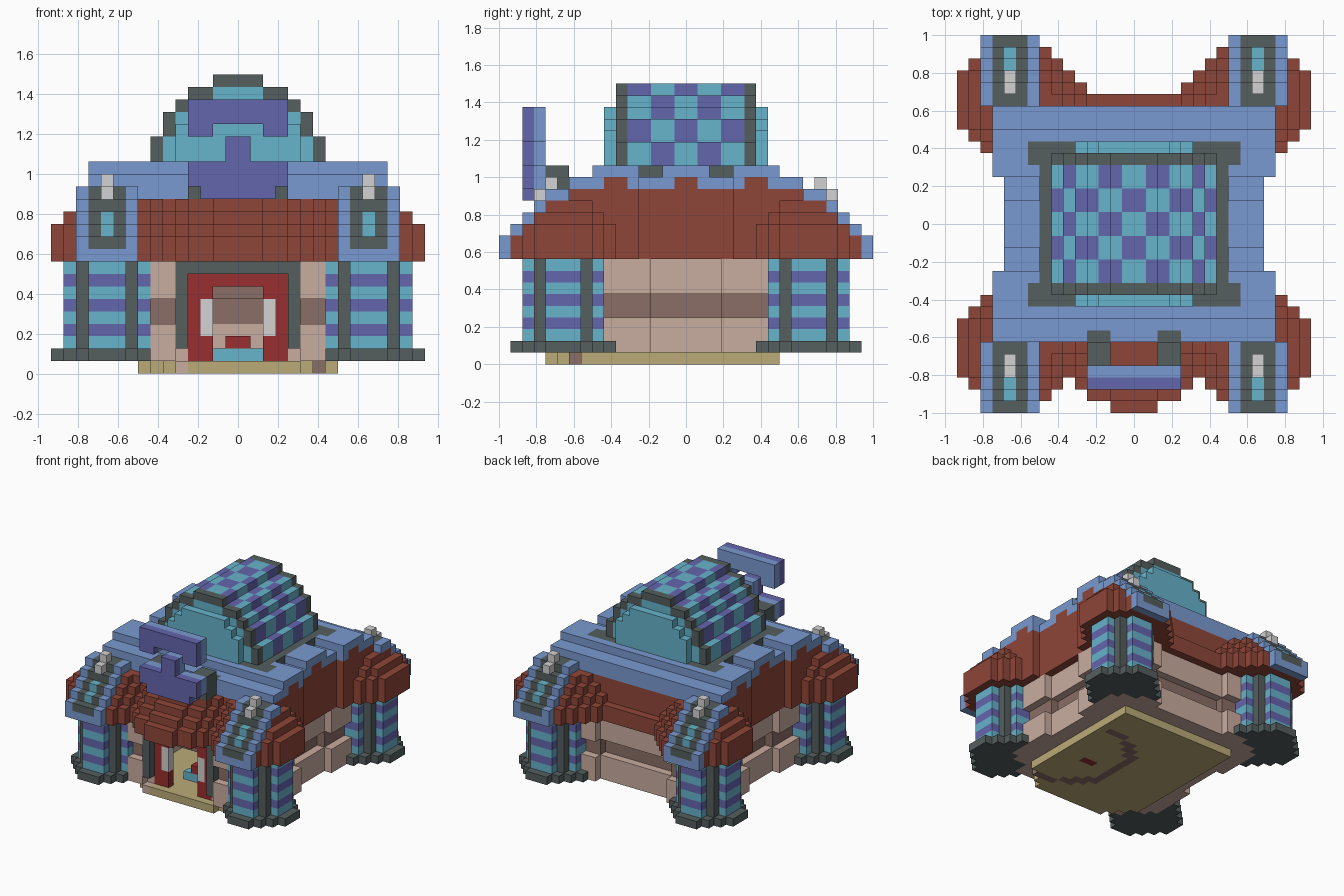
import bpy, bmesh, math
from math import floor, hypot
from mathutils import Vector

if "Cube" in bpy.data.objects:
    bpy.data.objects.remove(bpy.data.objects["Cube"], do_unlink=True)

UNIT = 1 / 16  # size of one block


def linear(hexa):
    out = []
    for i in (0, 2, 4):
        c = int(hexa[i:i + 2], 16) / 255
        out.append(c / 12.92 if c <= 0.04045 else ((c + 0.055) / 1.055) ** 2.4)
    return (*out, 1)


COLOURS = {"blue": "7A9AD1", "purple": "6466AE", "teal": "67B3CC", "charcoal": "555E5E",
           "rust": "8F4638", "tan": "C9AC9F", "brown": "8B6E67", "olive": "BBAB78",
           "red": "9A2E30", "white": "D2D2D2"}
mats = {}
for name, hexa in COLOURS.items():
    m = bpy.data.materials.new(name)
    m.use_nodes = True
    m.diffuse_color = linear(hexa)
    m.node_tree.nodes["Principled BSDF"].inputs["Base Color"].default_value = linear(hexa)
    mats[name] = m

cells = {}  # block position -> (part, colour); later blocks replace earlier ones


def fill(part, colour, xs, ys, zs, mx=False, my=False):
    """Fill a box of blocks, optionally mirrored in x and y; no colour removes blocks."""
    for x in range(*xs):
        for y in range(*ys):
            for z in range(*zs):
                for px in ({x, -1 - x} if mx else {x}):
                    for py in ({y, -1 - y} if my else {y}):
                        if colour:
                            cells[px, py, z] = (part, colour)
                        else:
                            cells.pop((px, py, z), None)


# Base slab with cut front corners and a curved paving line
for x in range(-8, 8):
    for y in range(-12, 8):
        if y >= 0 or abs(x + .5) + abs(y + .5) <= 16.5:
            cells[x, y, 0] = ("base", "olive")
            on_curve = abs(hypot(x - 6, y + 3.5) - 6.5) < .5
            if on_curve and (x < 7 or y < 0):
                cells[x, y, 0] = ("base", "brown")
fill("base", "tan", (-5, -4), (-12, -11), (0, 1))
fill("base", "red", (3, 5), (-4, -3), (0, 1))

# Round footings for the four pillars
for dx in range(-4, 5):
    for dy in range(-4, 5):
        if dx * dx + dy * dy <= 17:
            fill("pillar_footings", "charcoal", (10 + dx, 11 + dx), (10 + dy, 11 + dy),
                 (1, 2), True, True)

# Walls: tan courses around a recessed brown band, thicker beside the pillars
for lo, hi, colour, inset in ((1, 4, "tan", 0), (4, 6, "brown", 1), (6, 9, "tan", 0)):
    z = (lo, hi)
    fill("walls", colour, (7, 10 - inset), (-10, 10), z, mx=True)
    fill("walls", colour, (7, 11 - inset), (3, 9), z, mx=True, my=True)
    fill("walls", colour, (-8, 8), (8, 10 - inset), z)
    fill("walls", colour, (5, 8), (8, 11 - inset), z, mx=True)
    fill("walls", colour, (5, 8), (-12 + inset, -9), z, mx=True)

# Striped pillars with dark corner ribs
for dx in range(-3, 4):
    for dy in range(-3, 4):
        if dx * dx + dy * dy <= 10:
            for z in range(2, 9):
                rib = abs(dx) == abs(dy) == 2
                colour = "charcoal" if rib else ("purple" if z % 2 else "teal")
                fill("pillars", colour, (10 + dx, 11 + dx), (10 + dy, 11 + dy),
                     (z, z + 1), True, True)

# Door frame
fill("door_frame", "tan", (4, 5), (-11, -9), (1, 2), mx=True)
fill("door_frame", "charcoal", (4, 5), (-12, -9), (2, 8), mx=True)
fill("door_frame", "charcoal", (-5, 5), (-12, -9), (8, 9))
fill("door_frame", "red", (3, 4), (-11, -10), (1, 8), mx=True)
fill("door_frame", "red", (2, 3), (-11, -10), (1, 3), mx=True)
fill("door_frame", "red", (2, 3), (-11, -10), (6, 8), mx=True)
fill("door_frame", "red", (-2, 2), (-11, -10), (7, 8))
fill("door_frame", "white", (2, 3), (-11, -10), (3, 6), mx=True)
fill("door_frame", "brown", (-2, 2), (-10, -9), (6, 7))

# Small counter inside
fill("counter", "teal", (-2, 2), (-8, -7), (1, 2))
fill("counter", "red", (-1, 1), (-8, -7), (2, 3))


def in_roof(x, y, step):
    """Plan of the tiled roof, shrinking as it rises."""
    ax, ay = abs(x + .5), abs(y + .5)
    reach = max(11, min(15, floor(ax) + 8))
    if y < 0:
        canopy = 16 if ax < 2 else 15 if ax < 4 else 14 if ax < 5 else 13
        reach = max(reach, canopy)
    core = ay < 10 and ax < (12 if ay > 4 else 11)
    cap = hypot(ax - 10.5, ay - 10.5) < 4.6 - .8 * max(0, step - 1)
    return core or cap or (ax < 8 and ay < reach - step)


# Tiled roof in stepped layers
for z in range(9, 14):
    for x in range(-16, 16):
        for y in range(-16, 16):
            if in_roof(x, y, max(0, z - 10)):
                cells[x, y, z] = ("roof_tiles", "rust")
fill("roof_tiles", "rust", (-11, 11), (-10, 10), (14, 15))
fill("roof_tiles", "rust", (11, 12), (4, 10), (14, 15), True, True)

# Blue upper roof deck with notches
fill("roof_deck", "blue", (-8, 8), (9, 10), (14, 15), False, True)
fill("roof_deck", "blue", (-11, 11), (-10, 10), (15, 16))
fill("roof_deck", "blue", (11, 12), (4, 10), (15, 16), True, True)
fill("roof_deck", "blue", (-11, 11), (-8, 8), (16, 17))
fill("roof_deck", "blue", (11, 12), (4, 8), (16, 17), True, True)
fill("roof_deck", None, (8, 11), (2, 4), (16, 17), True, True)
fill("roof_deck", "rust", (10, 11), (-1, 1), (15, 16), True)
fill("roof_deck", "rust", (11, 12), (5, 7), (15, 16), True, True)
fill("roof_deck", "charcoal", (-8, 8), (-7, 7), (16, 17))
fill("roof_deck", "charcoal", (8, 9), (5, 7), (16, 17), True, True)

# Stepped beams running down each roof corner, tiled underneath
for y in range(10, 16):
    top, row = min(15, 26 - y), (y, y + 1)
    low = 9 if y == 15 else top - 1
    fill("roof_tiles", "rust", (8, 13), row, (9, low), True, True)
    fill("corner_beams", "blue", (8, 13), row, (low, top), True, True)
    fill("corner_beams", "charcoal", (9, 12), row, (top - 1, top), True, True)
    if y in (13, 14):
        fill("corner_beams", "teal", (10, 11), row, (top - 1, top), True, True)
    if y in (11, 12):
        fill("corner_beams", "white", (10, 11), row, (top, top + 1), True, True)

# Checkered barrel dome with dark rims and teal end panels
TOPS = (24, 24, 23, 23, 22, 21, 19, 0)
BAND = (0, 1, 1, 2, 2, 3, 4)
for ax in range(7):
    for y in range(-6, 6):
        for z in range(17, TOPS[ax]):
            shell = z == TOPS[ax] - 1 or z >= TOPS[ax + 1]
            colour = "teal"
            if shell and y in (-6, 5):
                colour = "charcoal"
            elif shell and (BAND[ax] + (y + 5) // 2) % 2:
                colour = "purple"
            fill("dome", colour, (ax, ax + 1), (y, y + 1), (z, z + 1), True)
for half, top in ((5, 20), (4, 21), (3, 22)):
    fill("dome_panels", "teal", (-half, half), (6, 7), (17, top), False, True)

# Roof sign: purple front, blue back, on two dark supports
fill("sign_supports", "charcoal", (2, 4), (-12, -10), (14, 17), True)
fill("sign_supports", "charcoal", (2, 4), (-10, -9), (14, 16), True)
for colour, y in (("purple", -14), ("blue", -13)):
    row = (y, y + 1)
    fill("sign", colour, (-3, 3), row, (14, 15))
    fill("sign", colour, (-4, 4), row, (15, 17))
    fill("sign", colour, (-1, 1), row, (17, 19))
    fill("sign", colour, (-4, 4), row, (20, 22))
    fill("sign", colour, (2, 4), row, (19, 20), True)

# Turn the blocks of every part into one surface mesh
AXES = [Vector(v) for v in ((1, 0, 0), (0, 1, 0), (0, 0, 1))]
for part in dict.fromkeys(p for p, _ in cells.values()):
    bm = bmesh.new()
    used, corners = [], {}
    for pos, (owner, colour) in cells.items():
        if owner != part:
            continue
        if colour not in used:
            used.append(colour)
        centre = Vector(pos) + Vector((.5, .5, .5))
        for i in range(3):
            u, v = AXES[(i + 1) % 3] / 2, AXES[(i + 2) % 3] / 2
            for sign in (1, -1):
                n = AXES[i] * sign
                if tuple(int(a + b) for a, b in zip(pos, n)) in cells:
                    continue
                mid, w = centre + n / 2, v * sign
                ring = []
                for p in (mid - u - w, mid + u - w, mid + u + w, mid - u + w):
                    key = tuple(round(c) for c in p)
                    if key not in corners:
                        corners[key] = bm.verts.new(Vector(key) * UNIT)
                    ring.append(corners[key])
                bm.faces.new(ring).material_index = used.index(colour)
    mesh = bpy.data.meshes.new(part)
    bm.to_mesh(mesh)
    bm.free()
    for colour in used:
        mesh.materials.append(mats[colour])
    bpy.context.collection.objects.link(bpy.data.objects.new(part, mesh))
